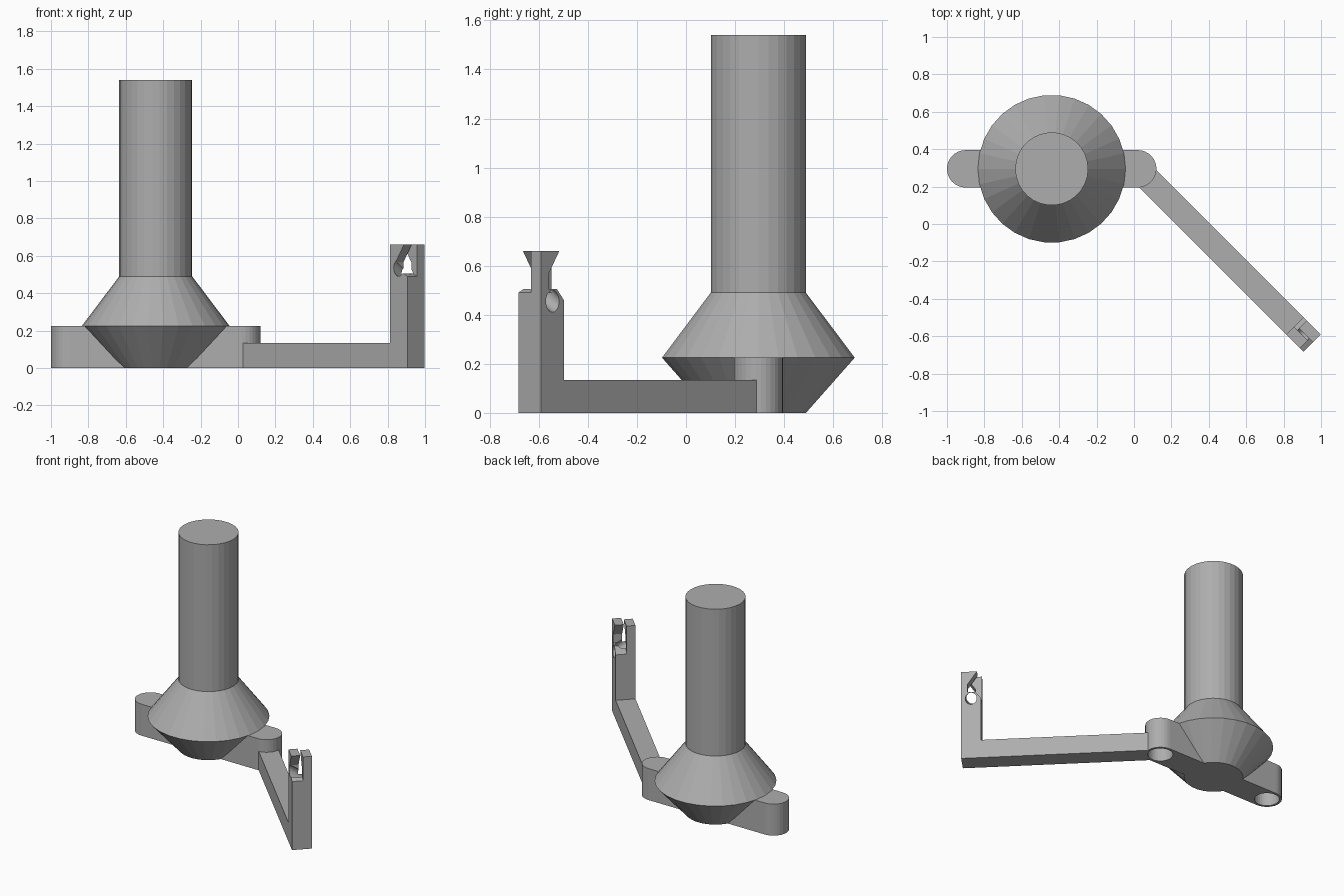
import bpy, bmesh, math
from mathutils import Matrix, Vector

cube = bpy.data.objects.get("Cube")
if cube:
    bpy.data.objects.remove(cube, do_unlink=True)

grey = bpy.data.materials.new("light_grey")
grey.use_nodes = True
GREY = (0.42, 0.42, 0.42, 1)
grey.diffuse_color = GREY
grey.node_tree.nodes["Principled BSDF"].inputs["Base Color"].default_value = GREY

SIDES = 30


def finish(name, bm, matrix=Matrix()):
    bmesh.ops.recalc_face_normals(bm, faces=bm.faces)
    mesh = bpy.data.meshes.new(name)
    bm.to_mesh(mesh)
    bm.free()
    mesh.materials.append(grey)
    obj = bpy.data.objects.new(name, mesh)
    obj.matrix_world = matrix
    bpy.context.collection.objects.link(obj)
    return obj


def prism(name, points, shift, matrix=Matrix()):
    """Extrude a flat outline along the shift vector."""
    bm = bmesh.new()
    face = bm.faces.new([bm.verts.new(p) for p in points])
    moved = bmesh.ops.extrude_face_region(bm, geom=[face], use_keep_orig=True)["geom"]
    verts = [v for v in moved if isinstance(v, bmesh.types.BMVert)]
    bmesh.ops.translate(bm, verts=verts, vec=shift)
    return finish(name, bm, matrix)


def lathe(name, profile, matrix=Matrix()):
    """Stack rings of (radius, height) into a capped round solid."""
    bm = bmesh.new()
    rings = []
    for r, z in profile:
        angles = [math.tau * i / SIDES for i in range(SIDES)]
        rings.append([bm.verts.new((r * math.cos(a), r * math.sin(a), z)) for a in angles])
    for low, high in zip(rings, rings[1:]):
        for i in range(SIDES):
            j = (i + 1) % SIDES
            bm.faces.new((low[i], low[j], high[j], high[i]))
    bm.faces.new(rings[0])
    bm.faces.new(rings[-1])
    return finish(name, bm, matrix)


def cut(obj, *cutters):
    for cutter in cutters:
        mod = obj.modifiers.new("cut", 'BOOLEAN')
        mod.operation = 'DIFFERENCE'
        mod.solver = 'EXACT'
        mod.object = cutter
        cutter.hide_render = True
        cutter.hide_viewport = True


# Post with double cone foot
ROW = 0.295
lathe("spindle", [(0.195, 0), (0.395, 0.225), (0.195, 0.49), (0.195, 1.54)],
      Matrix.Translation((-0.44, ROW, 0)))

# Base bar with round ends and blind holes underneath
LEFT, RIGHT, R = 0.02, -0.9, 0.1
half = SIDES // 2
outline = []
for cx, start in ((LEFT, -math.pi / 2), (RIGHT, math.pi / 2)):
    for i in range(half + 1):
        a = start + math.pi * i / half
        outline.append((cx + R * math.cos(a), ROW + R * math.sin(a), 0))
bar = prism("base_bar", outline, (0, 0, 0.225))
holes = [lathe("hole_cutter", [(0.083, -0.05), (0.083, 0.18)], Matrix.Translation((x, ROW, 0)))
         for x in (LEFT, RIGHT)]
cut(bar, *holes)

# Diagonal arm with upright, local x runs outward along the arm
frame = Matrix.Translation((LEFT, ROW, 0)) @ Matrix.Rotation(-math.pi / 4, 4, 'Z')
END, HALF = 1.318, 0.0655
BACK = END - 2 * HALF
side = [(0.075, 0), (END, 0), (END, 0.49), (END - 0.03, 0.505), (BACK + 0.04, 0.505),
        (BACK, 0.46), (BACK, 0.135), (0.075, 0.135)]
arm = prism("arm", [(x, -HALF, z) for x, z in side], (0, 2 * HALF, 0), frame)

# Two opposed hooked prongs on the upright
hook = [(0, 0.45), (0.042, 0.45), (0.042, 0.565), (0.105, 0.66), (0, 0.66)]
back_prong = prism("back_prong", [(BACK + x, -HALF, z) for x, z in hook],
                   (0, HALF - 0.007, 0), frame)
front_prong = prism("front_prong", [(END - x, HALF, z) for x, z in hook],
                    (0, 0.007 - HALF, 0), frame)

# Sloping round groove between the prongs
tilt = Vector((0, 2 * HALF, -0.08)).to_track_quat('Z', 'Y').to_matrix().to_4x4()
groove = lathe("groove_cutter", [(0.038, -0.15), (0.038, 0.15)],
               frame @ Matrix.Translation((END - HALF, 0, 0.495)) @ tilt)
cut(arm, holes[0], groove)
cut(back_prong, groove)
cut(front_prong, groove)
